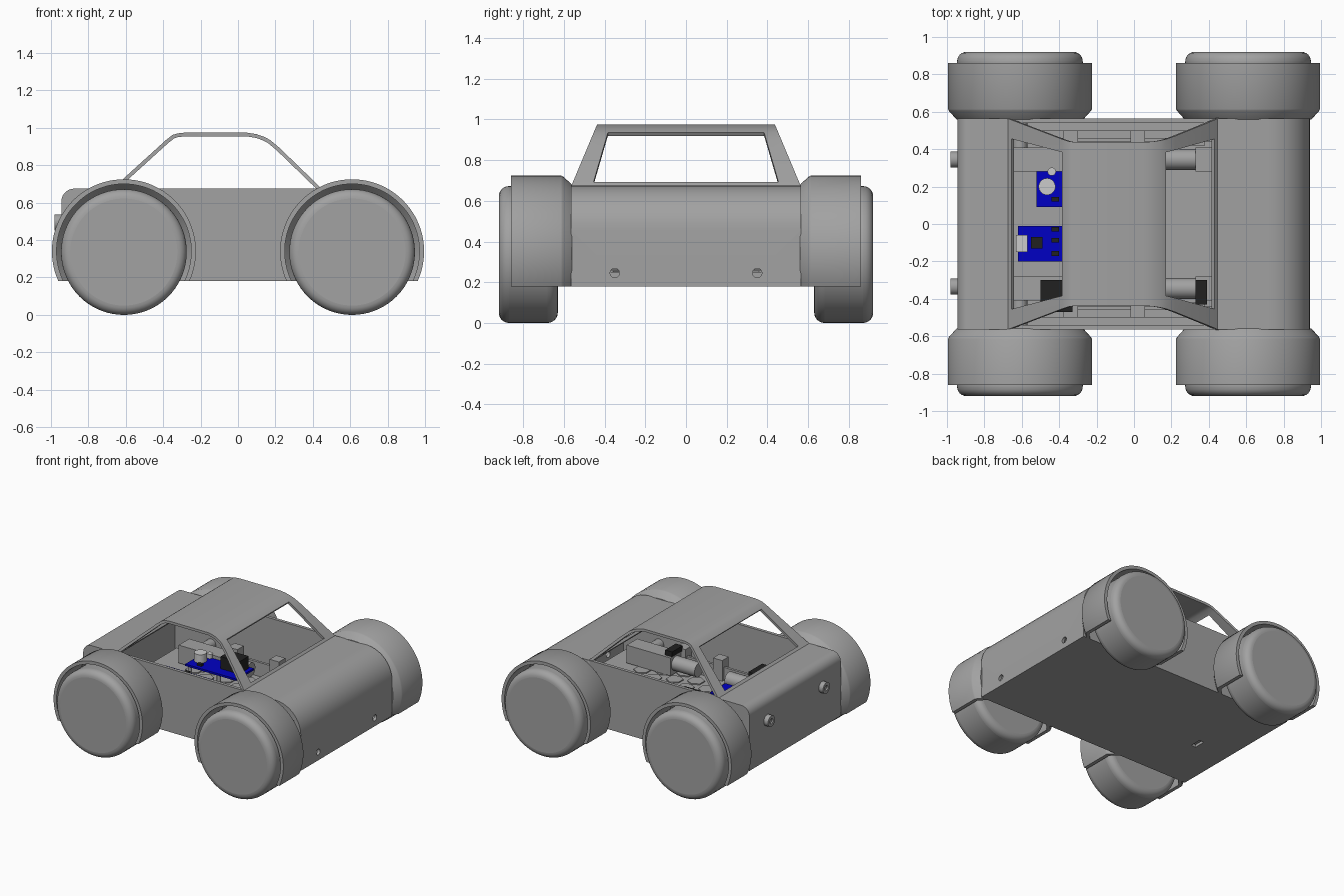
import bpy, bmesh, math
from mathutils import Vector

cube = bpy.data.objects.get("Cube")
if cube:
    bpy.data.objects.remove(cube, do_unlink=True)


def material(name, rgb):
    m = bpy.data.materials.new(name)
    m.use_nodes = True
    m.diffuse_color = (*rgb, 1)
    m.node_tree.nodes["Principled BSDF"].inputs["Base Color"].default_value = (*rgb, 1)
    return m


GREY = material("grey plastic", (0.36, 0.36, 0.36))
BLUE = material("circuit blue", (0.0, 0.0, 0.55))
BLACK = material("chip black", (0.015, 0.015, 0.015))
SILVER = material("pale metal", (0.6, 0.6, 0.6))


def finish(name, bm, mat=GREY, smooth=True):
    bmesh.ops.recalc_face_normals(bm, faces=bm.faces)
    me = bpy.data.meshes.new(name)
    bm.to_mesh(me)
    bm.free()
    me.materials.append(mat)
    ob = bpy.data.objects.new(name, me)
    bpy.context.collection.objects.link(ob)
    if smooth:
        shade(ob)
    return ob


def shade(ob):
    bpy.ops.object.select_all(action='DESELECT')
    ob.select_set(True)
    bpy.context.view_layer.objects.active = ob
    bpy.ops.object.shade_smooth_by_angle(angle=math.radians(35))


def box(name, x, y, z, mat=GREY):
    bm = bmesh.new()
    bmesh.ops.create_cube(bm, size=1)
    for v in bm.verts:
        v.co = Vector([(r[0] + r[1]) / 2 + c * (r[1] - r[0]) for r, c in zip((x, y, z), v.co)])
    return finish(name, bm, mat, False)


def rod(name, start, end, radius, mat=GREY, sides=32):
    a, b = Vector(start), Vector(end)
    bm = bmesh.new()
    bmesh.ops.create_cone(bm, cap_ends=True, segments=sides, radius1=radius, radius2=radius, depth=(b - a).length)
    turn = (b - a).to_track_quat('Z', 'Y')
    for v in bm.verts:
        v.co = turn @ v.co + (a + b) / 2
    return finish(name, bm, mat)


def prism(name, profile, half):
    bm = bmesh.new()
    face = bm.faces.new([bm.verts.new((x, -half, z)) for x, z in profile])
    out = bmesh.ops.extrude_face_region(bm, geom=[face])
    for v in out["geom"]:
        if isinstance(v, bmesh.types.BMVert):
            v.co.y = half
    return finish(name, bm)


def apply_modifiers(ob):
    bpy.context.view_layer.update()
    deps = bpy.context.evaluated_depsgraph_get()
    ob.data = bpy.data.meshes.new_from_object(ob.evaluated_get(deps))
    ob.modifiers.clear()


def cut(ob, cutter):
    m = ob.modifiers.new("cut", 'BOOLEAN')
    m.operation, m.solver, m.object = 'DIFFERENCE', 'EXACT', cutter
    apply_modifiers(ob)
    bpy.data.objects.remove(cutter, do_unlink=True)


def body_profile(inset):
    # bottom corners are square, nose is broadly rounded, tail tightly rounded
    low, top, back, front = 0.18 + inset, 0.675 - inset, -0.945 + inset, 0.94 - inset
    pts = [(back, low), (front, low)]
    for cx, r, a0 in ((front, 0.22 - inset, 0), (back, 0.07 - inset, 90)):
        sx = cx - r if a0 == 0 else cx + r
        for i in range(11):
            a = math.radians(a0 + 9 * i)
            pts.append((sx + r * math.cos(a), top - r + r * math.sin(a)))
    return pts


# Hollow body with open cabin and drilled holes
body = prism("body_shell", body_profile(0), 0.565)
cut(body, prism("cavity", body_profile(0.022), 0.54))
cut(body, box("cabin_cutter", (-0.66, 0.44), (-0.54, 0.54), (0.5, 0.8)))
for y in (-0.35, 0.35):
    cut(body, rod("nose_cutter", (0.8, y, 0.245), (1.1, y, 0.245), 0.023))
for x in (-0.8, 0.8):
    for y in (-0.5, 0.5):
        cut(body, rod("floor_cutter", (x, y, 0.1), (x, y, 0.22), 0.025))
cut(body, rod("plug_cutter", (-0.66, 0.17, 0.1), (-0.66, 0.17, 0.22), 0.06))
cut(body, box("slot_cutter", (-0.68, -0.64), (-0.13, -0.04), (0.1, 0.22)))
shade(body)

# Roof strip with windscreen and rear window openings
path = [(-0.685, 0.665), (-0.655, 0.69), (-0.385, 0.935), (-0.35, 0.962), (-0.325, 0.97), (-0.29, 0.974),
        (0.05, 0.974), (0.1, 0.966), (0.14, 0.952), (0.172, 0.935), (0.22, 0.895), (0.43, 0.692), (0.455, 0.665)]
bm = bmesh.new()
rows = []
for x, z in path:
    outer = 0.565 - (z - 0.67) * 0.42
    inner = 0.455 - (z - 0.69) * 0.29
    rows.append([bm.verts.new((x, y, z)) for y in (-outer, -inner, inner, outer)])
for i, (a, b) in enumerate(zip(rows, rows[1:])):
    for j in range(3):
        if not (j == 1 and i in (1, 9, 10)):
            bm.faces.new((a[j], b[j], b[j + 1], a[j + 1]))
roof = finish("cabin_roof", bm)
if roof.data.polygons[0].normal.z < 0:
    roof.data.flip_normals()
m = roof.modifiers.new("thickness", 'SOLIDIFY')
m.thickness, m.offset = 0.02, -1
apply_modifiers(roof)
shade(roof)


# Wheels and mudguards
def mudguard(name, cx, side):
    section = [(0.56, 0.34), (0.605, 0.38), (0.615, 0.385), (0.86, 0.385), (0.86, 0.36), (0.62, 0.36), (0.56, 0.31)]
    steps = 56
    bm = bmesh.new()
    rings = []
    for i in range(steps + 1):
        ring = []
        for y, r in section:
            a0 = math.asin(-0.16 / r)
            a = a0 + (math.pi - 2 * a0) * i / steps
            ring.append(bm.verts.new((cx + r * math.cos(a), side * y, 0.34 + r * math.sin(a))))
        rings.append(ring)
    n = len(section)
    for a, b in zip(rings, rings[1:]):
        for j in range(n):
            bm.faces.new((a[j], b[j], b[(j + 1) % n], a[(j + 1) % n]))
    bm.faces.new(rings[0])
    bm.faces.new(rings[-1])
    return finish(name, bm)


for end, cx in (("rear", -0.61), ("front", 0.61)):
    for tag, s in (("right", -1), ("left", 1)):
        wheel = rod(f"{end}_{tag}_wheel", (cx, s * 0.63, 0.336), (cx, s * 0.92, 0.336), 0.336, sides=72)
        m = wheel.modifiers.new("rounding", 'BEVEL')
        m.width, m.segments, m.limit_method, m.angle_limit = 0.05, 6, 'ANGLE', math.radians(40)
        apply_modifiers(wheel)
        shade(wheel)
        mudguard(f"{end}_{tag}_mudguard", cx, s)
        rod(f"{end}_{tag}_axle", (cx, s * 0.4, 0.336), (cx, s * 0.64, 0.336), 0.04)
        # Gear motor beside each wheel
        k = 1 if cx > 0 else -1
        box(f"{end}_{tag}_gearbox", sorted((cx - k * 0.28, cx + k * 0.1)), sorted((s * 0.28, s * 0.41)), (0.26, 0.4))
        rod(f"{end}_{tag}_motor", (cx - k * 0.28, s * 0.345, 0.336), (cx - k * 0.48, s * 0.345, 0.336), 0.055)

# Rear sensor knobs
for y in (-0.335, 0.345):
    knob = rod("rear_knob", (-0.92, y, 0.495), (-0.982, y, 0.495), 0.043)
    cut(knob, rod("knob_cutter", (-0.97, y, 0.495), (-1, y, 0.495), 0.02))
    shade(knob)

# Chassis plate with hexagon pads
box("chassis_plate", (-0.88, 0.86), (-0.5, 0.5), (0.22, 0.25))
for i in range(-4, 5):
    for j in range(-4, 5):
        x, y = i * 0.14, j * 0.13 + (i % 2) * 0.065
        if abs(y) < 0.45:
            rod("hexagon_pad", (x, y, 0.25), (x, y, 0.258), 0.062, sides=6)
for s in (-1, 1):
    box("chassis_rail", (-0.6, 0.42), sorted((s * 0.44, s * 0.46)), (0.25, 0.36))
    for x in (-0.38, -0.02, 0.3):
        box("rail_bracket", (x, x + 0.08), sorted((s * 0.42, s * 0.5)), (0.25, 0.42))

# Circuit boards and their parts
box("controller_board", (-0.62, -0.2), (-0.2, -0.01), (0.36, 0.375), BLUE)
box("driver_board", (-0.52, -0.08), (0.09, 0.31), (0.36, 0.375), BLUE)
box("usb_socket", (-0.63, -0.57), (-0.15, -0.06), (0.375, 0.4), SILVER)
box("main_chip", (-0.55, -0.49), (-0.13, -0.07), (0.375, 0.39), BLACK)
rod("capacitor", (-0.465, 0.2, 0.375), (-0.465, 0.2, 0.44), 0.045, SILVER)
rod("small_capacitor", (-0.44, 0.28, 0.375), (-0.44, 0.28, 0.41), 0.022, SILVER)
box("heat_sink", (-0.27, -0.11), (0.17, 0.29), (0.375, 0.47), BLACK)
box("rear_pin_header", (-0.5, -0.33), (-0.47, -0.3), (0.38, 0.46), BLACK)
box("front_pin_header", (0.33, 0.39), (-0.43, -0.3), (0.4, 0.44), BLACK)
for y in (-0.17, -0.1, -0.04, 0.12, 0.28):
    box("small_part", (-0.44, -0.4), (y, y + 0.025), (0.375, 0.39), BLACK)
for x in (-0.6, -0.25):
    for y in (-0.18, -0.03, 0.12, 0.28):
        rod("board_post", (max(x, -0.5), y, 0.25), (max(x, -0.5), y, 0.36), 0.015, sides=12)
